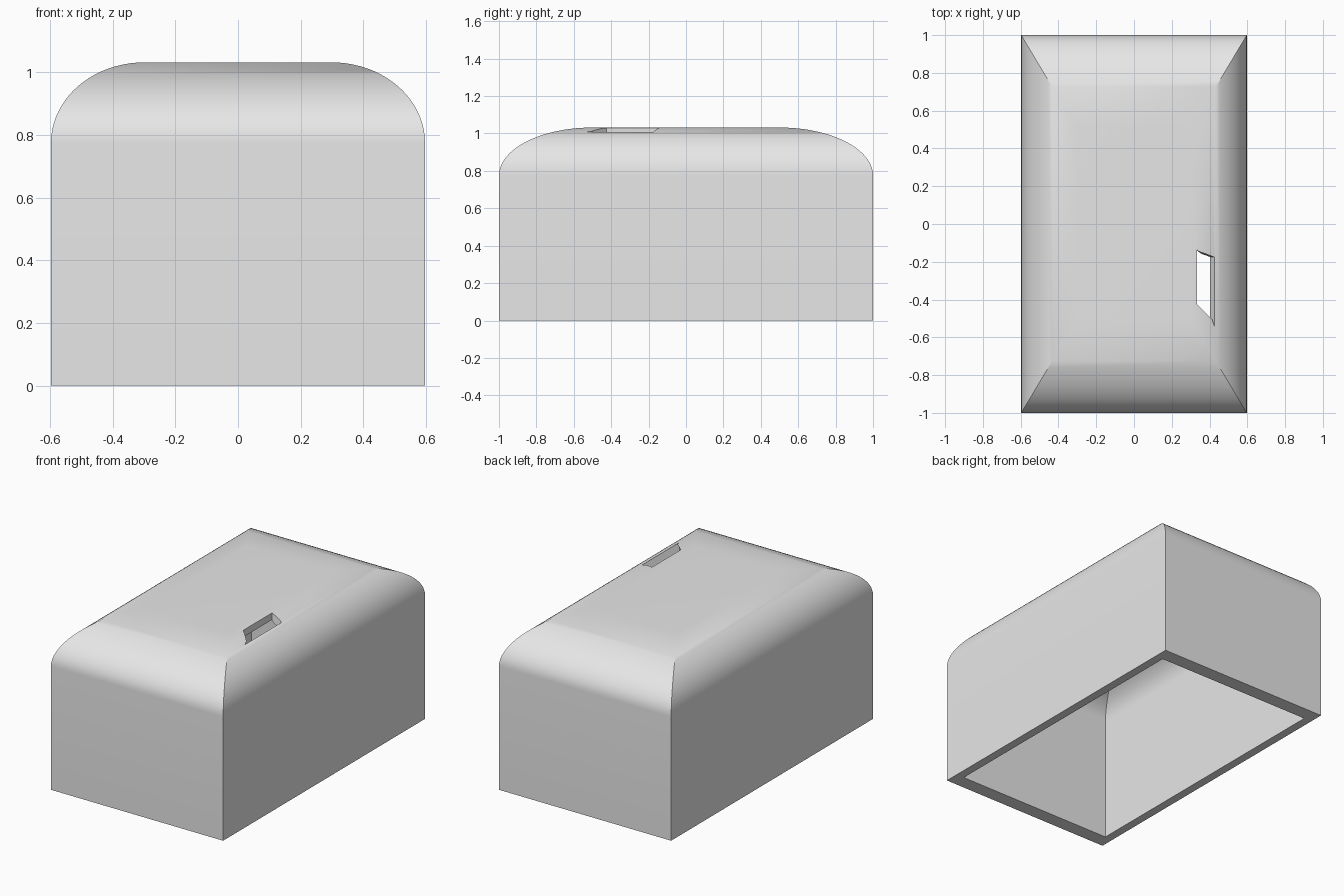
import bpy, bmesh, math

cube = bpy.data.objects.get("Cube")
if cube:
    bpy.data.objects.remove(cube, do_unlink=True)

HALF_X, HALF_Y = 0.597, 1.0     # footprint
SHOULDER, RISE = 0.775, 0.257   # wall height, height of the rounded top
WALL = 0.09                     # wall thickness as a share of the footprint
STEPS = 20

grey = bpy.data.materials.new("grey")
grey.use_nodes = True
grey.diffuse_color = (0.8, 0.8, 0.8, 1)
grey.node_tree.nodes["Principled BSDF"].inputs["Base Color"].default_value = (0.8, 0.8, 0.8, 1)


def make_object(name, bm):
    bmesh.ops.recalc_face_normals(bm, faces=bm.faces)
    mesh = bpy.data.meshes.new(name)
    bm.to_mesh(mesh)
    bm.free()
    mesh.materials.append(grey)
    obj = bpy.data.objects.new(name, mesh)
    bpy.context.collection.objects.link(obj)
    return obj


def bridge(bm, a, b):
    n = len(a)
    for i in range(n):
        j = (i + 1) % n
        bm.faces.new((a[i], a[j], b[j], b[i]))


def ring(bm, size, z):
    corners = ((-1, -1), (1, -1), (1, 1), (-1, 1))
    return [bm.verts.new((x * size * HALF_X, y * size * HALF_Y, z)) for x, y in corners]


def skin(bm, inset):
    """Straight walls, quarter-round shoulders and a flat top; returns the bottom ring."""
    first = last = ring(bm, 1 - inset, 0)
    for i in range(STEPS + 1):
        a = math.pi / 2 * i / STEPS
        size = 0.5 + (0.5 - inset) * math.cos(a)
        z = SHOULDER + RISE * (1 - 2 * inset) * math.sin(a)
        level = ring(bm, size, z)
        bridge(bm, last, level)
        last = level
    bm.faces.new(last)
    return first


# Hollow cover, open at the bottom
bm = bmesh.new()
bridge(bm, skin(bm, 0), skin(bm, WALL))
cover = make_object("cover", bm)

# Slot cutter with a sloping outer wall
bm = bmesh.new()
levels = []
for z, left, right in ((0.9, 0.325, 0.37), (1.06, 0.337, 0.452)):
    outline = ((left, -0.425), (right, -0.54), (right, -0.175), (left, -0.138))
    levels.append([bm.verts.new((x, y, z)) for x, y in outline])
    bm.faces.new(levels[-1])
bridge(bm, *levels)
cutter = make_object("slot_cutter", bm)
cutter.hide_render = True

cut = cover.modifiers.new("slot", 'BOOLEAN')
cut.operation = 'DIFFERENCE'
cut.solver = 'EXACT'
cut.object = cutter

bpy.ops.object.select_all(action='DESELECT')
cover.select_set(True)
bpy.context.view_layer.objects.active = cover
bpy.ops.object.modifier_apply(modifier=cut.name)
bpy.data.objects.remove(cutter, do_unlink=True)
bpy.ops.object.shade_smooth_by_angle(angle=math.radians(30))
